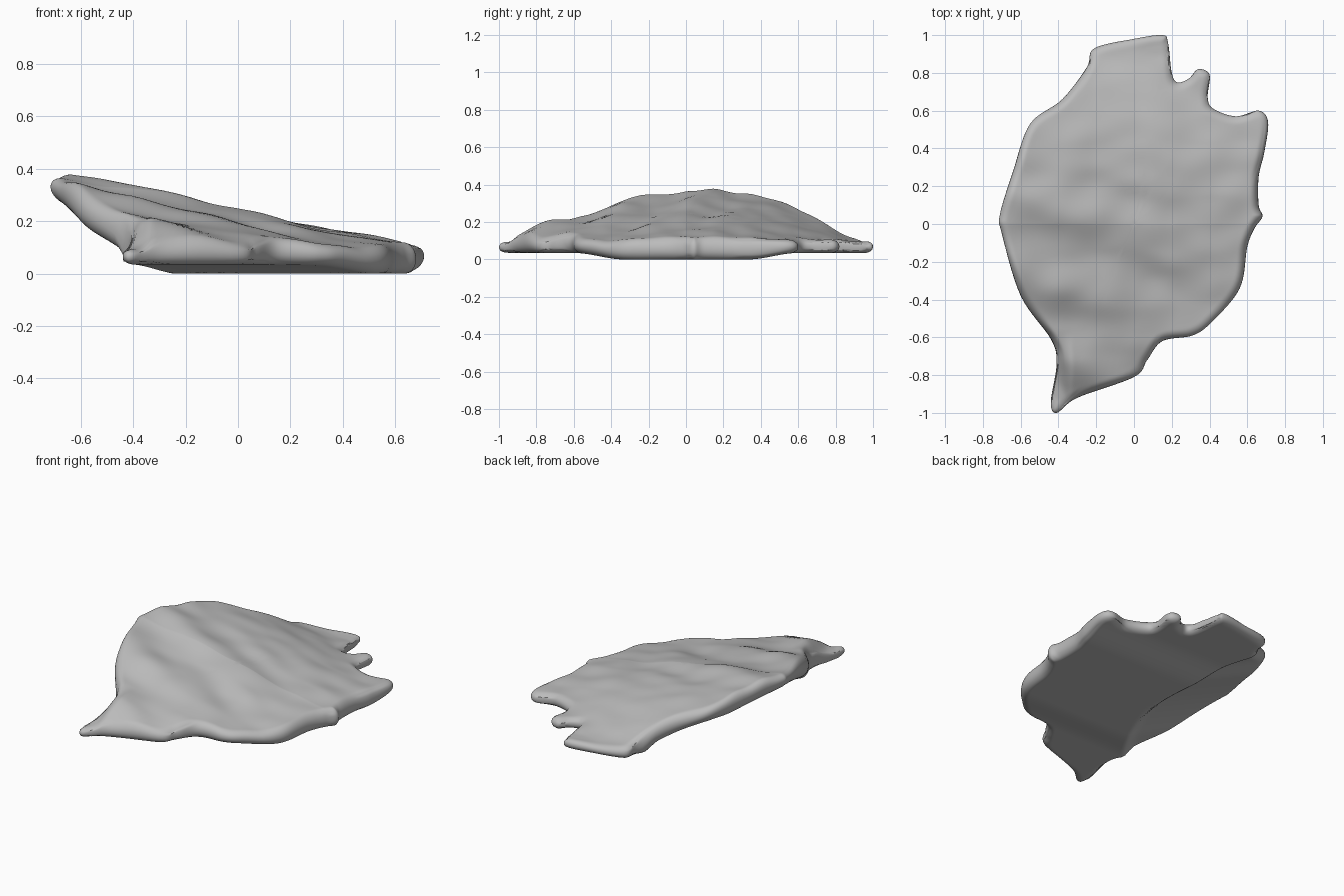
import bpy
import bmesh
import math
from mathutils import Vector, noise, kdtree

cube = bpy.data.objects.get("Cube")
if cube:
    bpy.data.objects.remove(cube)

# Outline of the slab seen from above, counter-clockwise
OUTLINE = [
    (.68, .04), (.66, .1), (.66, .25), (.69, .38), (.71, .54), (.66, .6), (.54, .57),
    (.42, .61), (.39, .67), (.4, .79), (.34, .82), (.29, .77), (.23, .75), (.2, .8),
    (.18, .96), (.15, 1), (0, .98), (-.21, .93), (-.25, .83), (-.38, .66), (-.55, .53),
    (-.64, .28), (-.71, .05), (-.7, -.05), (-.6, -.38), (-.44, -.61), (-.41, -.74),
    (-.44, -.94), (-.41, -1), (-.3, -.92), (0, -.81), (.07, -.72), (.15, -.62),
    (.31, -.59), (.41, -.52), (.56, -.34), (.6, -.12), (.64, -.02)]

STEPS = 8        # samples per outline span
RINGS = 44       # rings from rim to centre
EDGE = 0.045     # width of the rounded rim


def smooth_loop(points, steps):
    """Closed Catmull-Rom curve through the points."""
    pts = [Vector(p) for p in points]
    n = len(pts)
    loop = []
    for i in range(n):
        a, b, c, d = (pts[(i + k) % n] for k in (-1, 0, 1, 2))
        for s in range(steps):
            t = s / steps
            loop.append(b + (c - a) * t / 2
                        + (a - b * 2.5 + c * 2 - d / 2) * t * t
                        + (b * 3 - a - c * 3 + d) * t ** 3 / 2)
    return loop


def smoothstep(lo, hi, value):
    t = min(1, max(0, (value - lo) / (hi - lo)))
    return t * t * (3 - 2 * t)


def top_height(x, y):
    """Tilted upper face with diagonal ripples that fade to the low side."""
    if y > 0:
        fall = .25 * y ** 3
    else:
        fall = -.14 * y + .07 * smoothstep(-.7, -1, y)
    # the pointed front corner drops off towards its outer flank
    fall += .08 * smoothstep(-.32, -.42, x) * smoothstep(-.55, -.8, y)
    plane = .24 - .2 * x - fall
    floor = .1
    plane = (plane + floor + math.sqrt((plane - floor) ** 2 + .0005)) / 2
    across = y + .35 * x
    warp = .04 * noise.noise(Vector((x * 2, y * 2, 3)))
    ripple = math.cos(math.tau * (across + .05 + warp) / .42)
    strength = .004 + .012 * smoothstep(.6, -.5, x)
    strength *= 1 - smoothstep(.1, .35, y)
    bumps = .012 * noise.noise(Vector((x * 5, y * 7, 0)))
    return plane + strength * ripple + bumps


def bottom_height(x, y):
    """Flat base, raised at both ends, with a stepped undercut on one side."""
    bow = .25 if y > .1 else .6
    under = max(0, -x - .13 - bow * (y - .1) ** 2)
    ends = .035 * smoothstep(.33, .6, abs(y))
    return ends + .03 * smoothstep(0, .08, under) + .45 * under


rim = smooth_loop(OUTLINE, STEPS)
tree = kdtree.KDTree(len(rim))
for index, p in enumerate(rim):
    tree.insert(p.to_3d(), index)
tree.balance()


def surface_point(p, upper):
    low, high = bottom_height(p.x, p.y), top_height(p.x, p.y)
    high = max(high, low + .06)
    middle = low + min(.055, (high - low) / 2)
    inset = min(1, tree.find(p.to_3d())[2] / EDGE)
    rounding = math.sqrt(1 - (1 - inset) ** 2)
    target = high if upper else low
    return (p.x, p.y, middle + (target - middle) * rounding)


# Rock slab: upper and lower skins sharing the rim loop
bm = bmesh.new()
count = len(rim)
rim_verts = [bm.verts.new(surface_point(p, True)) for p in rim]
for upper in (True, False):
    outer = rim_verts
    for r in range(1, RINGS):
        scale = 1 - (r / RINGS) ** 1.5
        inner = [bm.verts.new(surface_point(p * scale, upper)) for p in rim]
        for i in range(count):
            j = (i + 1) % count
            bm.faces.new((outer[i], outer[j], inner[j], inner[i]))
        outer = inner
    centre = bm.verts.new(surface_point(Vector((0, 0)), upper))
    for i in range(count):
        bm.faces.new((outer[i], outer[(i + 1) % count], centre))
bmesh.ops.recalc_face_normals(bm, faces=bm.faces)

mesh = bpy.data.meshes.new("rock_slab")
bm.to_mesh(mesh)
bm.free()
slab = bpy.data.objects.new("rock_slab", mesh)
bpy.context.collection.objects.link(slab)

# Plain grey stone
stone = bpy.data.materials.new("grey_stone")
stone.use_nodes = True
colour = (.5, .5, .5, 1)
stone.diffuse_color = colour
stone.node_tree.nodes["Principled BSDF"].inputs["Base Color"].default_value = colour
mesh.materials.append(stone)

bpy.context.view_layer.objects.active = slab
slab.select_set(True)
bpy.ops.object.shade_smooth_by_angle(angle=math.radians(60))
